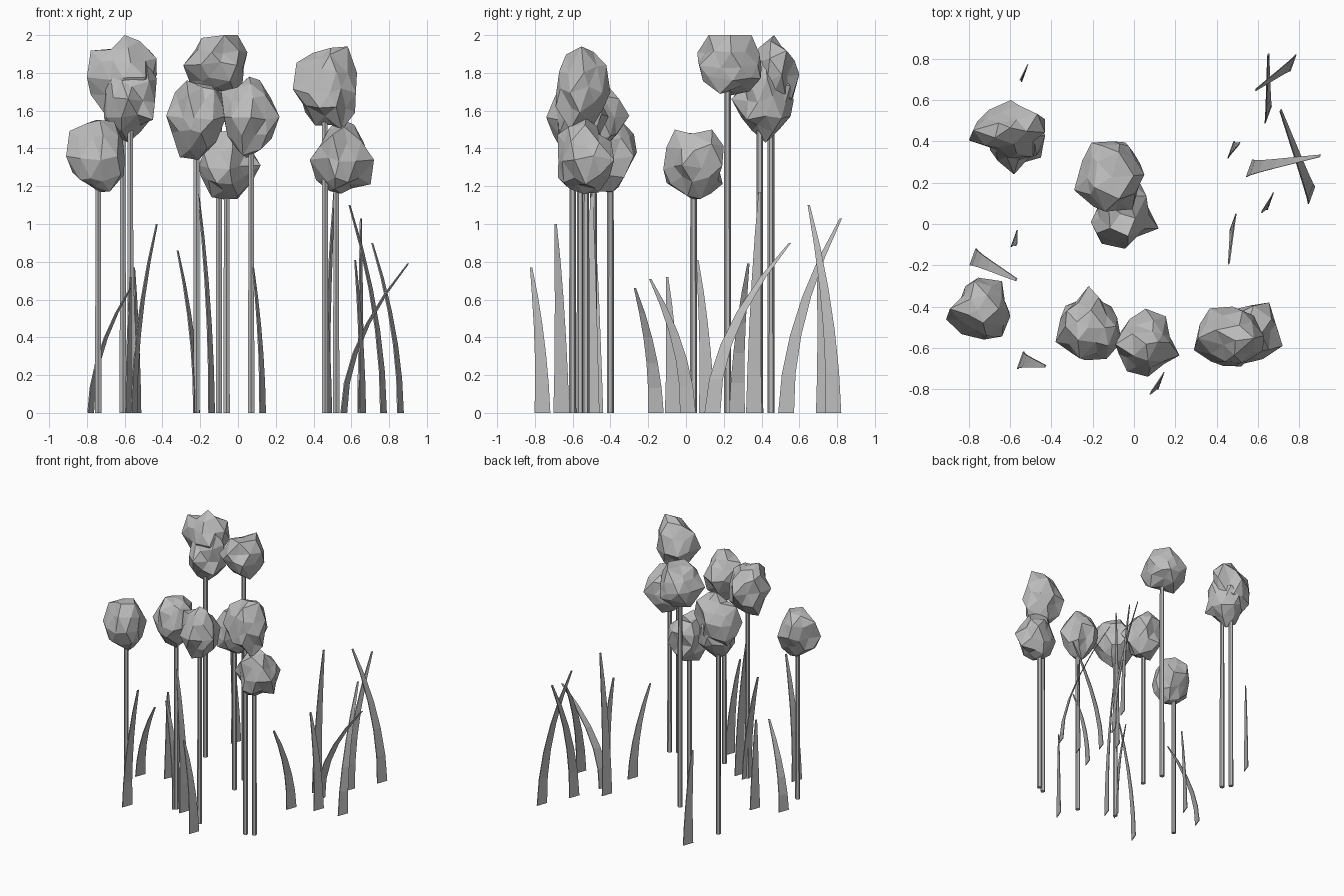
import bpy, bmesh, random
from mathutils import Vector

cube = bpy.data.objects.get("Cube")
if cube:
    bpy.data.objects.remove(cube, do_unlink=True)

GREY = (0.5, 0.5, 0.5, 1)
grey = bpy.data.materials.new("plain grey")
grey.use_nodes = True
grey.diffuse_color = GREY
grey.node_tree.nodes["Principled BSDF"].inputs["Base Color"].default_value = GREY

# Knob directions: a knob such as "east up" adds up its words
DIRECTIONS = {
    "east": Vector((1, 0, 0)), "west": Vector((-1, 0, 0)),
    "back": Vector((0, 1, 0)), "front": Vector((0, -1, 0)),
    "up": Vector((0, 0, 1)), "down": Vector((0, 0, -1)),
}


def finish(name, bm):
    bmesh.ops.recalc_face_normals(bm, faces=bm.faces[:])
    mesh = bpy.data.meshes.new(name)
    bm.to_mesh(mesh)
    bm.free()
    mesh.materials.append(grey)
    obj = bpy.data.objects.new(name, mesh)
    bpy.context.collection.objects.link(obj)


def knob_vertex(bm, words):
    """Vertex of the ball that lies furthest along the named direction."""
    direction = sum((DIRECTIONS[w] for w in words.split()), Vector())
    return max(bm.verts, key=lambda v: v.co.dot(direction))


def flower_head(name, low, high, knobs, seed):
    """Crumpled low-poly ball fitted between two corners, with a few knobs."""
    rng = random.Random(seed)
    bm = bmesh.new()
    bmesh.ops.create_icosphere(bm, subdivisions=2, radius=1)
    raised = [knob_vertex(bm, words) for words in knobs.split(", ")]
    for v in bm.verts:
        if v in raised:
            v.co *= 1.22
        else:
            v.co *= rng.uniform(0.86, 1.1)
            v.co += Vector([rng.uniform(-0.11, 0.11) for _ in range(3)])
    for axis in range(3):
        values = [v.co[axis] for v in bm.verts]
        start, span = min(values), max(values) - min(values)
        size = high[axis] - low[axis]
        for v in bm.verts:
            v.co[axis] = low[axis] + (v.co[axis] - start) / span * size
    finish(name, bm)


def stem(name, x, y, top):
    """Thin six-sided rod."""
    bm = bmesh.new()
    bmesh.ops.create_cone(bm, cap_ends=True, segments=6, radius1=0.019,
                          radius2=0.017, depth=top)
    bmesh.ops.translate(bm, verts=bm.verts[:], vec=(x, y, top / 2))
    finish(name, bm)


def grass_blade(name, base, tip, height, steps=5):
    """Thin tapering strip, turned slightly, that bends over towards its tip."""
    base, tip = Vector(base), Vector(tip)
    across, through = Vector((0.36, 1, 0)), Vector((0.003, 0, 0))
    bm = bmesh.new()
    previous = None
    for i in range(steps + 1):
        t = i / steps
        centre = base.lerp(tip, t ** 1.9).to_3d()
        centre.z = height * t
        side = across * (0.036 * (1 - t) ** 0.8 + 0.006)
        corners = (-side - through, through - side, side + through, side - through)
        ring = [bm.verts.new(centre + corner) for corner in corners]
        if previous:
            for k in range(4):
                n = (k + 1) % 4
                bm.faces.new((previous[k], previous[n], ring[n], ring[k]))
        else:
            bm.faces.new(ring)
        previous = ring
    bm.faces.new(previous)
    finish(name, bm)


# Flowers: low corner, high corner, stem position, knobs
flowers = [
    ((-.8, .32, 1.57), (-.43, .6, 2), (-.61, .45), "west, east front, west up, east back up"),
    ((-.71, .24, 1.43), (-.43, .57, 1.88), (-.57, .39), "front, east up, down"),
    ((-.29, .06, 1.68), (.05, .4, 2), (-.1, .22), "east up, west, front up, back up, west down"),
    ((-.21, -.12, 1.13), (.12, .2, 1.5), (-.06, .04), "east, front up, back up"),
    ((-.91, -.56, 1.17), (-.6, -.26, 1.55), (-.74, -.4), "west, east front, east back, west up"),
    ((-.38, -.66, 1.34), (-.06, -.3, 1.76), (-.22, -.49), "west, back, east, west down"),
    ((-.09, -.74, 1.35), (.22, -.41, 1.78), (.07, -.6), "back, east, west up"),
    ((.29, -.69, 1.5), (.63, -.4, 1.94), (.46, -.56), "west, east up, west up"),
    ((.38, -.68, 1.16), (.72, -.38, 1.56), (.52, -.53), "east, east back, east down, west"),
]
for n, (low, high, foot, knobs) in enumerate(flowers, 1):
    flower_head(f"flower_head_{n}", low, high, knobs, n)
    stem(f"stem_{n}", *foot, (low[2] + high[2]) / 2)

# Grass blades: base, tip, height
blades = [
    ((.77, .78), (.59, .65), 1.1),
    ((.65, .53), (.65, .82), 1.03),
    ((.86, .14), (.71, .55), .9),
    ((.56, .27), (.9, .33), .79),
    ((.47, .36), (.51, .39), 1.17),
    ((.66, .11), (.62, .06), .81),
    ((.48, .01), (.46, -.19), .71),
    ((-.58, -.07), (-.57, -.1), .72),
    ((-.78, -.16), (-.57, -.27), .66),
    ((-.55, -.66), (-.43, -.69), 1),
    ((.13, -.76), (.08, -.82), .77),
    ((-.53, .73), (-.55, .7), .77),
    ((-.22, -.48), (-.32, -.48), .86),
    ((-.14, -.5), (-.21, -.5), 1.16),
]
for n, blade in enumerate(blades, 1):
    grass_blade(f"grass_blade_{n}", *blade)
